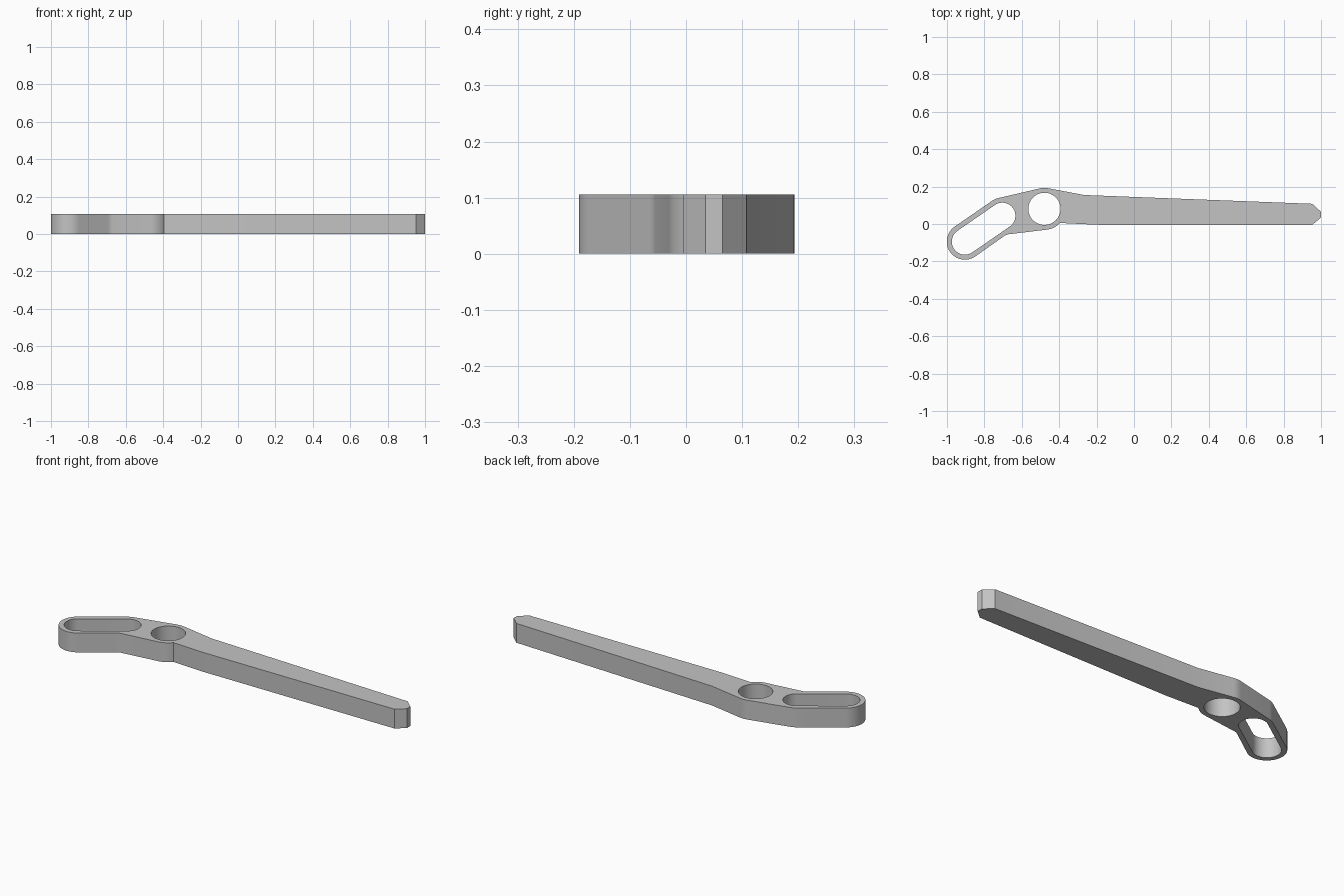
import bpy, bmesh
from math import radians, cos, sin, atan2, degrees
from mathutils import Vector

cube = bpy.data.objects.get("Cube")
if cube:
    bpy.data.objects.remove(cube, do_unlink=True)

THICKNESS = 0.106
SLOT_LOW = Vector((-0.904, -0.094))
SLOT_HIGH = Vector((-0.704, 0.044))
PIVOT = Vector((-0.479, 0.081))
SLOT_R, RIM_R, HOLE_R, BOSS_R = 0.07, 0.097, 0.086, 0.112

slot_dir = SLOT_HIGH - SLOT_LOW
tilt = degrees(atan2(slot_dir.y, slot_dir.x))


def arc(centre, radius, start, end, steps):
    """Points on an arc, angles in degrees."""
    angles = [radians(start + (end - start) * i / steps) for i in range(steps + 1)]
    return [centre + radius * Vector((cos(a), sin(a))) for a in angles]


def add_loop(bm, points):
    verts = [bm.verts.new((p.x, p.y, 0)) for p in points]
    for i, v in enumerate(verts):
        bm.edges.new((v, verts[(i + 1) % len(verts)]))


# Outline, counter-clockwise: slotted end, pivot boss, tapered arm and tip
outline = arc(SLOT_LOW, RIM_R, tilt + 90, tilt + 270, 24)
outline += [Vector(p) for p in ((-0.695, -0.065), (-0.685, -0.059), (-0.672, -0.055))]
outline += arc(PIVOT, BOSS_R, -84, -42, 8)
outline += [Vector(p) for p in (
    (-0.385, 0.005), (-0.2, -0.004), (0.953, -0.005), (1.0, 0.035),
    (1.0, 0.065), (0.953, 0.108), (-0.267, 0.155))]
outline += arc(PIVOT, BOSS_R, 79, 104, 6)
outline += arc(SLOT_HIGH, RIM_R, 104, tilt + 90, 5)

# Through openings: round pivot hole and long slot
hole = arc(PIVOT, HOLE_R, 0, 360, 48)[:-1]
slot = arc(SLOT_LOW, SLOT_R, tilt + 90, tilt + 270, 24)
slot += arc(SLOT_HIGH, SLOT_R, tilt - 90, tilt + 90, 24)

# Fill the flat profile and extrude it to a solid plate
bm = bmesh.new()
for loop in (outline, hole, slot):
    add_loop(bm, loop)
bmesh.ops.triangle_fill(bm, use_beauty=True, use_dissolve=False,
                        edges=bm.edges[:], normal=(0, 0, 1))
result = bmesh.ops.extrude_face_region(bm, geom=bm.faces[:], use_keep_orig=True)
top = [g for g in result["geom"] if isinstance(g, bmesh.types.BMVert)]
bmesh.ops.translate(bm, verts=top, vec=(0, 0, THICKNESS))
bmesh.ops.recalc_face_normals(bm, faces=bm.faces[:])

mesh = bpy.data.meshes.new("lever_arm")
bm.to_mesh(mesh)
bm.free()
lever = bpy.data.objects.new("lever_arm", mesh)
bpy.context.collection.objects.link(lever)

# Plain grey finish
grey = bpy.data.materials.new("plain_grey")
grey.use_nodes = True
colour = (0.55, 0.55, 0.55, 1)
grey.diffuse_color = colour
grey.node_tree.nodes["Principled BSDF"].inputs["Base Color"].default_value = colour
mesh.materials.append(grey)

bpy.ops.object.select_all(action="DESELECT")
lever.select_set(True)
bpy.context.view_layer.objects.active = lever
bpy.ops.object.shade_smooth_by_angle(angle=radians(20))
